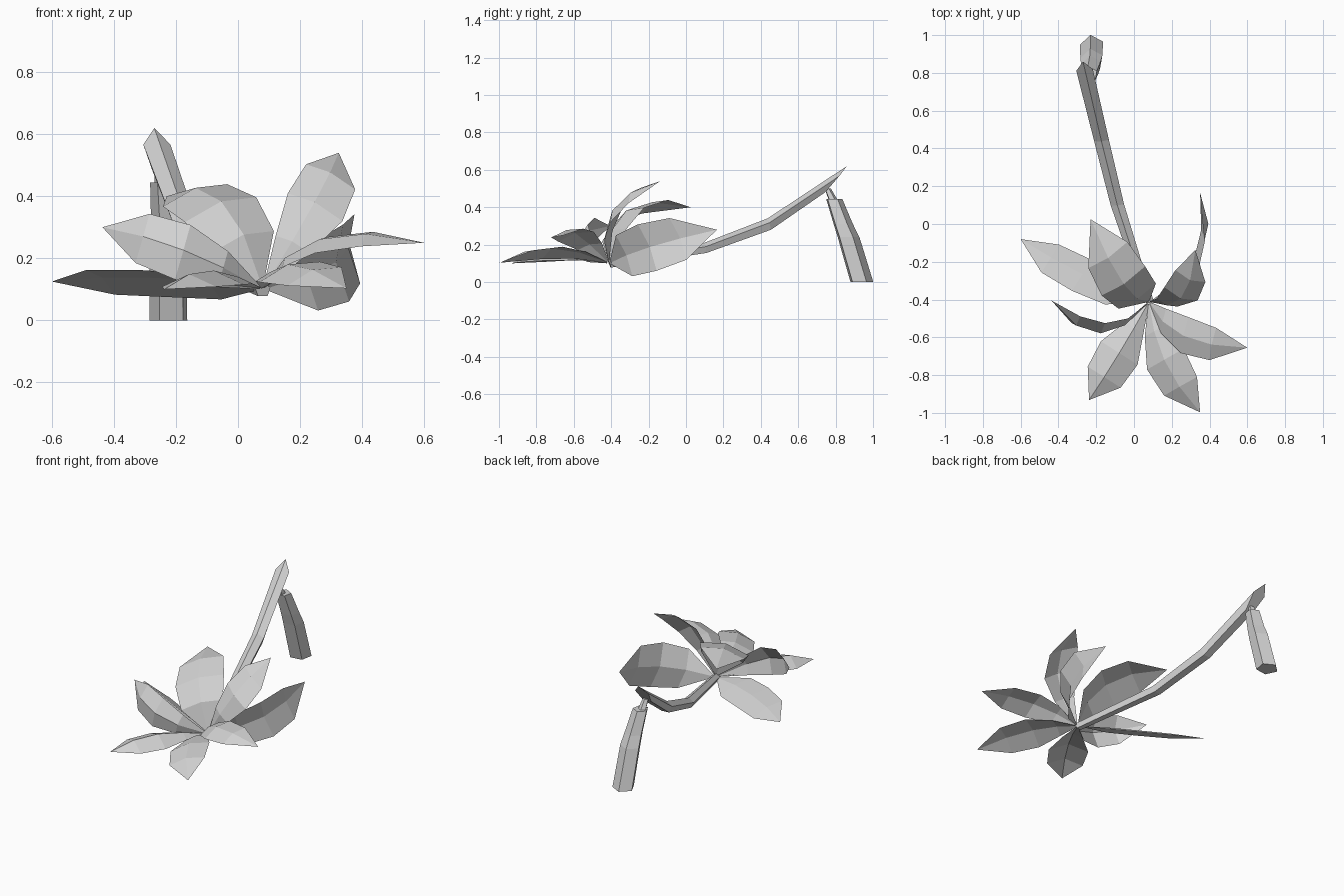
import bpy, bmesh, math
from mathutils import Vector

cube = bpy.data.objects.get("Cube")
if cube:
    bpy.data.objects.remove(cube, do_unlink=True)

GREY = (0.65, 0.65, 0.65, 1)
grey = bpy.data.materials.new("plain grey")
grey.use_nodes = True
grey.diffuse_color = GREY
bsdf = next(n for n in grey.node_tree.nodes if n.type == 'BSDF_PRINCIPLED')
bsdf.inputs["Base Color"].default_value = GREY


def finish(bm, name):
    mesh = bpy.data.meshes.new(name)
    bm.to_mesh(mesh)
    bm.free()
    mesh.materials.append(grey)
    obj = bpy.data.objects.new(name, mesh)
    bpy.context.collection.objects.link(obj)
    return obj


def loft(name, rings):
    """Skin a closed tube through rings of points and cap both ends."""
    bm = bmesh.new()
    loops = [[bm.verts.new(p) for p in ring] for ring in rings]
    for a, b in zip(loops, loops[1:]):
        for i in range(len(a)):
            j = (i + 1) % len(a)
            bm.faces.new((a[i], a[j], b[j], b[i]))
    bm.faces.new(loops[0])
    bm.faces.new(loops[-1])
    bmesh.ops.recalc_face_normals(bm, faces=bm.faces)
    return finish(bm, name)


def pentagon(centre, across, up, turn=0):
    """Five points; the first lies along up, turned by some degrees."""
    c, w, u = Vector(centre), Vector(across), Vector(up)
    angles = [math.radians(90 + turn + 72 * i) for i in range(5)]
    return [c + w * math.cos(a) + u * math.sin(a) for a in angles]


# Leaning stump with a small torn hinge at its front edge
STUMP = (((-0.222, 0.937, 0), 0.065), ((-0.223, 0.866, 0.24), 0.062),
         ((-0.226, 0.838, 0.31), 0.055), ((-0.238, 0.79, 0.445), 0.046))
HINGE = (((-0.245, 0.785, 0.44), 0.025), ((-0.25, 0.757, 0.5), 0.018))
for name, rings in (("stump", STUMP), ("torn_hinge", HINGE)):
    loft(name, [pentagon(c, (r, 0, 0), (0, r, 0), 8) for c, r in rings])

# Fallen trunk, ridge upward: centre, half width, upward reach of each ring
TRUNK = (((-0.258, 0.795, 0.543), 0.046, (-0.012, 0.065, 0.077)),
         ((-0.172, 0.445, 0.307), 0.041, (0, -0.008, 0.034)),
         ((-0.088, 0.103, 0.18), 0.037, (0, -0.005, 0.03)),
         ((0.08, -0.41, 0.098), 0.026, (0, -0.01, 0.025)))
loft("fallen_trunk", [pentagon(c, (w, w * 0.1, 0), u) for c, w, u in TRUNK])

# Folded leaves, curving from the crown through a middle point to a tip
CROWN = Vector((0.08, -0.41, 0.1))


def leaf(name, middle, side, tip, fold, shoulder):
    middle, side, tip = Vector(middle), Vector(side), Vector(tip)
    control = 2 * middle - (CROWN + tip) / 2
    normal = side.cross(tip - CROWN).normalized()
    if normal.z < 0:
        side, normal = -side, -normal
    bm = bmesh.new()
    rows = []
    for t, width in ((0.02, 0.06), (0.25, shoulder), (0.5, 1), (0.75, 0.9)):
        p = (1 - t) ** 2 * CROWN + 2 * t * (1 - t) * control + t * t * tip
        rise = normal * fold * width / 2
        rows.append([bm.verts.new(q) for q in
                     (p - side * width - rise, p + rise, p + side * width - rise)])
    for a, b in zip(rows, rows[1:]):
        for i in (0, 1):
            bm.faces.new((a[i], b[i], b[i + 1], a[i + 1]))
    end = bm.verts.new(tip)
    for i in (0, 1):
        bm.faces.new((rows[-1][i], end, rows[-1][i + 1]))
    bm.normal_update()
    if sum((f.normal for f in bm.faces), Vector()).dot(normal) < 0:
        bmesh.ops.reverse_faces(bm, faces=bm.faces)
    return finish(bm, name)


leaf("leaf_right_back", (-0.275, -0.268, 0.128), (0.052, 0.082, -0.044),
     (-0.6, -0.08, 0.125), 0.02, 0.95)
leaf("leaf_back", (-0.055, -0.31, 0.37), (0.115, 0.077, 0.04),
     (-0.23, 0.025, 0.4), 0.032, 0.86)
leaf("leaf_left_back", (0.332, -0.2, 0.186), (-0.01, -0.05, 0.124),
     (0.35, 0.165, 0.28), 0.035, 0.88)
leaf("leaf_upright", (0.248, -0.382, 0.373), (0.088, -0.035, -0.045),
     (0.325, -0.138, 0.54), 0.03, 0.62)
leaf("leaf_left", (0.265, -0.59, 0.252), (0.02, 0.095, 0.026),
     (0.6, -0.655, 0.25), 0.02, 0.68)
leaf("leaf_front_left", (0.163, -0.717, 0.168), (0.097, 0.055, 0.033),
     (0.35, -0.997, 0.103), 0.025, 0.55)
leaf("leaf_front_right", (-0.078, -0.683, 0.138), (0.097, -0.062, 0),
     (-0.238, -0.932, 0.1), 0.045, 0.5)
leaf("leaf_right", (-0.177, -0.562, 0.223), (0.025, 0.02, 0.088),
     (-0.437, -0.405, 0.3), 0.035, 0.66)
